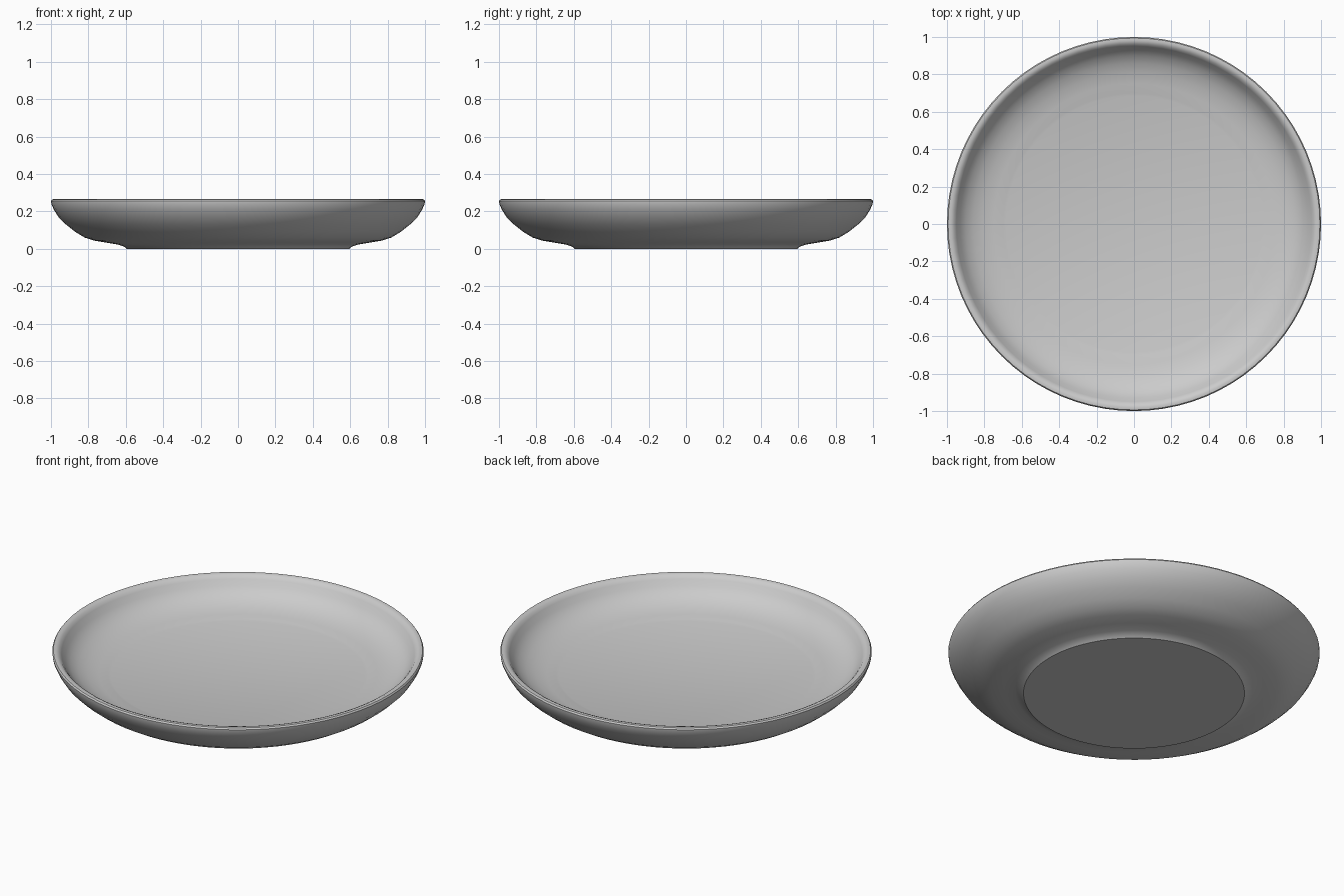
import bpy
import bmesh
import math

old = bpy.data.objects.get("Cube")
if old:
    bpy.data.objects.remove(old, do_unlink=True)

SEGMENTS = 80

# Grey glaze
glaze = bpy.data.materials.new("grey_glaze")
glaze.use_nodes = True
color = (0.6, 0.6, 0.6, 1)
glaze.diffuse_color = color
glaze.node_tree.nodes["Principled BSDF"].inputs["Base Color"].default_value = color

# Cross-section: underside, foot, outer wall, rolled rim, inner wall, floor
profile = [
    (0, 0), (0.595, 0), (0.61, 0.012), (0.64, 0.022), (0.7, 0.032),
    (0.77, 0.044), (0.82, 0.06), (0.87, 0.09), (0.92, 0.13),
    (0.96, 0.17), (0.985, 0.21), (0.998, 0.24), (1, 0.255),
    (0.994, 0.264), (0.98, 0.266), (0.963, 0.259), (0.95, 0.243),
    (0.93, 0.212), (0.9, 0.182), (0.86, 0.158), (0.81, 0.139),
    (0.75, 0.126), (0.7, 0.12), (0.685, 0.116), (0, 0.116),
]

# Plate body, turned around the vertical axis
bm = bmesh.new()
verts = [bm.verts.new((r, 0, z)) for r, z in profile]
edges = [bm.edges.new(pair) for pair in zip(verts, verts[1:])]
bmesh.ops.spin(bm, geom=verts + edges, cent=(0, 0, 0), axis=(0, 0, 1),
               angle=math.tau, steps=SEGMENTS, use_merge=True)
bmesh.ops.remove_doubles(bm, verts=bm.verts[:], dist=0.0005)
bmesh.ops.recalc_face_normals(bm, faces=bm.faces[:])
mesh = bpy.data.meshes.new("plate")
bm.to_mesh(mesh)
bm.free()
mesh.materials.append(glaze)
plate = bpy.data.objects.new("plate", mesh)
bpy.context.collection.objects.link(plate)

# Smooth turned surface with a crisp foot edge
bpy.ops.object.select_all(action="DESELECT")
plate.select_set(True)
bpy.context.view_layer.objects.active = plate
bpy.ops.object.shade_smooth_by_angle(angle=math.radians(32))
